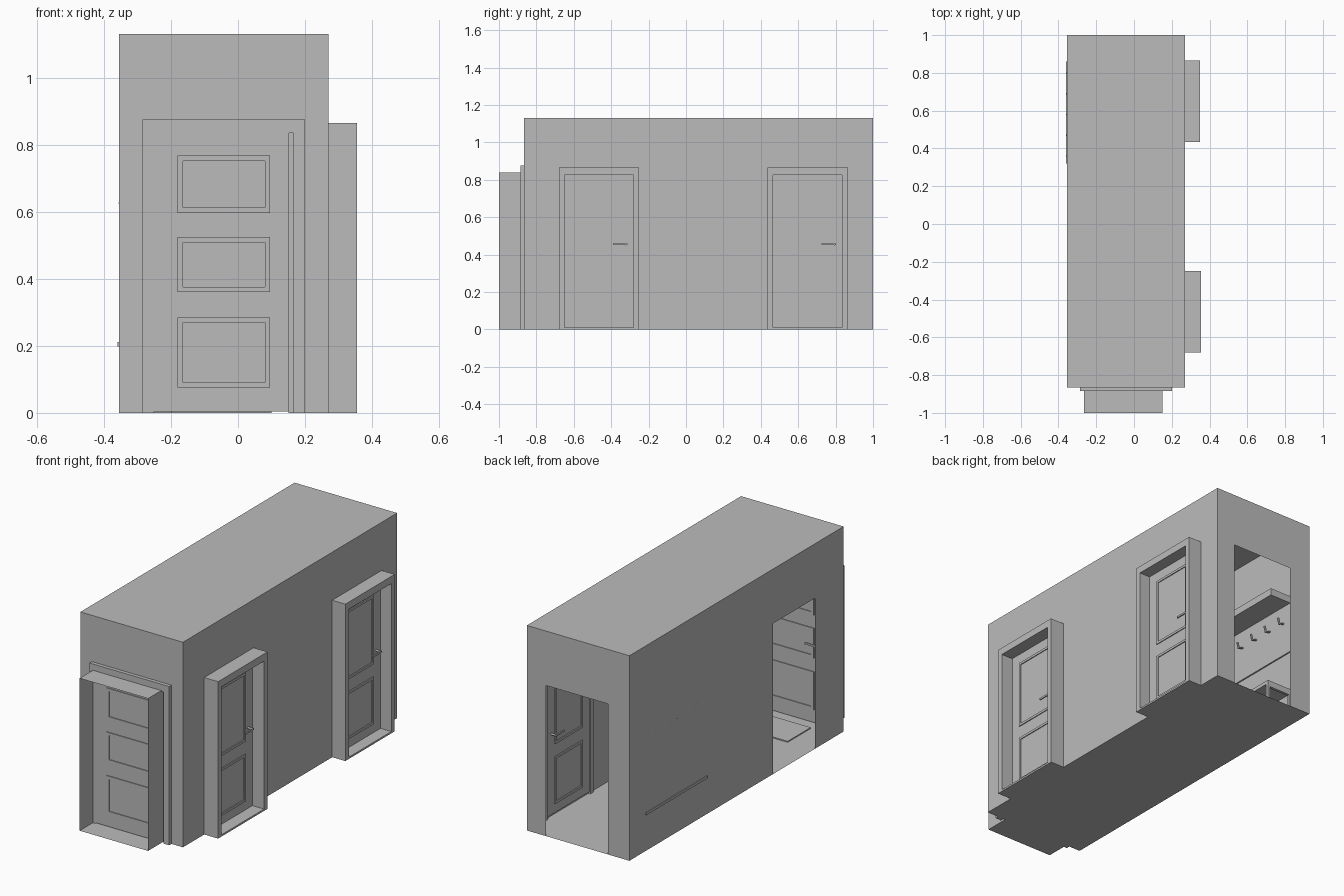
import bpy, bmesh
from mathutils import Vector, Matrix

cube = bpy.data.objects.get("Cube")
if cube:
    bpy.data.objects.remove(cube, do_unlink=True)

grey = bpy.data.materials.new("plain_grey")
grey.use_nodes = True
COLOUR = (0.5, 0.5, 0.5, 1)
grey.diffuse_color = COLOUR
grey.node_tree.nodes["Principled BSDF"].inputs["Base Color"].default_value = COLOUR

X0, X1, Y0, Y1, H = -0.355, 0.27, -0.865, 1.0, 1.13
DOOR_H = 0.83


def finish(name, bm):
    mesh = bpy.data.meshes.new(name)
    bm.to_mesh(mesh)
    bm.free()
    mesh.materials.append(grey)
    obj = bpy.data.objects.new(name, mesh)
    bpy.context.collection.objects.link(obj)
    return obj


def add_box(bm, lo, hi):
    lo, hi = Vector(lo), Vector(hi)
    mat = Matrix.Translation((lo + hi) / 2) @ Matrix.Diagonal((hi - lo).to_4d())
    bmesh.ops.create_cube(bm, size=1, matrix=mat)


def box(name, lo, hi):
    bm = bmesh.new()
    add_box(bm, lo, hi)
    return finish(name, bm)


def cylinder(name, start, end, radius, sides=16):
    start, end = Vector(start), Vector(end)
    axis = end - start
    bm = bmesh.new()
    mat = Matrix.Translation((start + end) / 2) @ axis.to_track_quat("Z", "Y").to_matrix().to_4x4()
    bmesh.ops.create_cone(bm, cap_ends=True, segments=sides, radius1=radius,
                          radius2=radius, depth=axis.length, matrix=mat)
    return finish(name, bm)


def point(axis, d, u, z):
    """d runs along the wall normal, u along the wall."""
    return (d, u, z) if axis == "x" else (u, d, z)


def ring(name, axis, d, u, z, side, top, bottom):
    """Rectangular frame made of four bars, with given bar widths."""
    bm = bmesh.new()
    bars = [(u[0], u[0] + side, z[0], z[1]), (u[1] - side, u[1], z[0], z[1]),
            (u[0] + side, u[1] - side, z[1] - top, z[1])]
    if bottom:
        bars.append((u[0] + side, u[1] - side, z[0], z[0] + bottom))
    for a, b, c, e in bars:
        add_box(bm, point(axis, d[0], a, c), point(axis, d[1], b, e))
    return finish(name, bm)


def wall(name, axis, d, u0, u1, holes):
    """Thin sheet wall with floor-level openings."""
    bm = bmesh.new()
    edges = [u0] + [v for hole in holes for v in hole] + [u1]
    for i, (a, b) in enumerate(zip(edges, edges[1:])):
        low = DOOR_H if i % 2 else 0
        corners = ((a, low), (b, low), (b, H), (a, H))
        bm.faces.new([bm.verts.new(point(axis, d, u, z)) for u, z in corners])
    return finish(name, bm)


def slab(name, x, y, z):
    bm = bmesh.new()
    bm.faces.new([bm.verts.new((a, b, z)) for a, b in
                  ((x[0], y[0]), (x[1], y[0]), (x[1], y[1]), (x[0], y[1]))])
    return finish(name, bm)


# Hallway shell
slab("floor", (X0, X1), (Y0, Y1), 0)
slab("ceiling", (X0, X1), (Y0, Y1), H)
wall("front_wall", "y", Y0, X0, X1, [(-0.25, 0.15)])
wall("back_wall", "y", Y1, X0, X1, [(-0.225, 0.153)])
wall("right_wall", "x", X0, Y0, Y1, [(-0.617, -0.25)])
wall("left_wall", "x", X1, Y0, Y1, [(-0.65, -0.28), (0.465, 0.835)])

# Two side doors with deep casings, mouldings and handles
for i, (y, outer) in enumerate(((-0.465, 0.355), (0.65, 0.35))):
    tag = f"side_door_{i + 1}"
    ring(tag + "_casing", "x", (X1, outer), (y - 0.215, y + 0.215), (0, 0.865), 0.03, 0.04, 0.01)
    ring(tag + "_inner_trim", "x", (0.258, X1), (y - 0.215, y + 0.215), (0, 0.865), 0.03, 0.04, 0)
    box(tag + "_leaf", (0.264, y - 0.185, 0.01), (0.284, y + 0.185, 0.825))
    for part, z in (("upper", (0.39, 0.77)), ("lower", (0.06, 0.32))):
        ring(f"{tag}_{part}_moulding", "x", (0.259, 0.289), (y - 0.125, y + 0.12), z,
             0.013, 0.013, 0.013)
    hub = y + 0.145
    cylinder(tag + "_handle_spindle", (0.232, hub, 0.455), (0.316, hub, 0.455), 0.006)
    for side, x in (("inside", 0.232), ("outside", 0.31)):
        box(f"{tag}_lever_{side}", (x, y + 0.075, 0.45), (x + 0.007, y + 0.152, 0.46))

# Entrance: open porch tunnel, trim and three-panel door
bm = bmesh.new()
porch = [(-0.265, 0), (0.152, 0), (0.152, 0.84), (-0.265, 0.84)]
for a, b in zip(porch, porch[1:] + porch[:1]):
    bm.faces.new([bm.verts.new((x, y, z)) for (x, z), y in
                  ((a, -1.0), (b, -1.0), (b, Y0), (a, Y0))])
finish("entrance_tunnel", bm)
ring("entrance_trim", "y", (-0.885, Y0), (-0.285, 0.2), (0, 0.875), 0.035, 0.04, 0)
box("entrance_leaf", (-0.25, -0.885, 0.004), (0.152, -0.86, 0.835))
for i, z in enumerate(((0.075, 0.285), (0.36, 0.525), (0.597, 0.768))):
    ring(f"entrance_moulding_{i + 1}", "y", (-0.89, -0.855), (-0.18, 0.096), z,
         0.016, 0.016, 0.016)
cylinder("entrance_handle_spindle", (-0.22, -0.86, 0.45), (-0.22, -0.82, 0.45), 0.006)
box("entrance_lever", (-0.226, -0.824, 0.445), (-0.15, -0.816, 0.455))

# Coat rack: backboard, shelf, brackets and hooks
RACK = (0.31, 0.855)
box("rack_backboard", (X0, RACK[0], 0.44), (X0 + 0.008, RACK[1], 0.73))
box("rack_shelf", (X0, RACK[0], 0.73), (X0 + 0.14, RACK[1], 0.77))
for i in range(5):
    y = 0.36 + i * 0.11
    cylinder(f"hook_arm_{i + 1}", (X0, y, 0.63), (X0 + 0.035, y, 0.62), 0.005, 10)
    cylinder(f"hook_tip_{i + 1}", (X0 + 0.035, y, 0.615), (X0 + 0.045, y, 0.65), 0.006, 10)

# Shoe bench with an open frame and a rail just through the wall
box("bench_seat", (X0, RACK[0], 0.19), (X0 + 0.16, RACK[1], 0.21))
for i, y in enumerate(RACK):
    inward = 0.015 if i == 0 else -0.015
    ring(f"bench_end_{i + 1}", "y", sorted((y, y + inward)), (X0, X0 + 0.16), (0, 0.19),
         0.015, 0.015, 0.015)
box("bench_lower_shelf", (X0, RACK[0], 0.06), (X0 + 0.16, RACK[1], 0.07))
box("bench_rail", (X0 - 0.004, 0.32, 0.198), (X0, 0.86, 0.212))

# Ceiling lamps and floor mat
for i, y in enumerate((-0.394, 0.518)):
    cylinder(f"ceiling_lamp_{i + 1}", (-0.03, y, H - 0.04), (-0.03, y, H - 0.001), 0.1, 32)
    bpy.context.view_layer.objects.active = bpy.data.objects[f"ceiling_lamp_{i + 1}"]
    bpy.ops.object.select_all(action="DESELECT")
    bpy.context.object.select_set(True)
    bpy.ops.object.shade_smooth_by_angle()
box("door_mat", (-0.2, -0.8, 0), (0.1, -0.6, 0.006))
